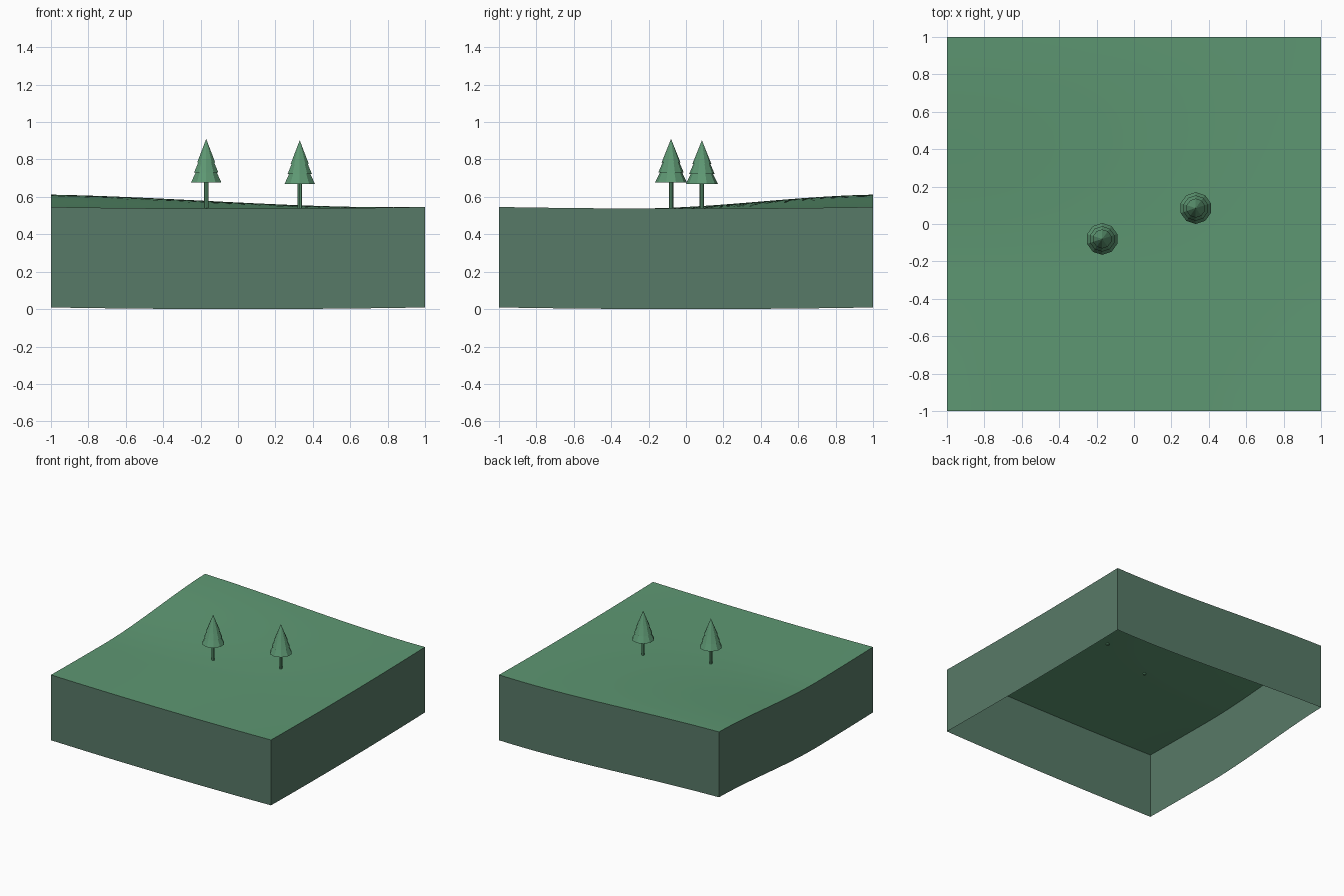
import bpy
import bmesh
import math

cube = bpy.data.objects.get("Cube")
if cube:
    bpy.data.objects.remove(cube, do_unlink=True)


def material(name, rgb):
    """Flat material from an sRGB colour, stored as linear values."""
    linear = [(c / 255) ** 2.2 for c in rgb] + [1.0]
    mat = bpy.data.materials.new(name)
    mat.use_nodes = True
    mat.diffuse_color = linear
    mat.node_tree.nodes["Principled BSDF"].inputs["Base Color"].default_value = linear
    return mat


GRASS = material("grass green", (94, 150, 114))
WALL = material("grey green", (88, 121, 103))


def add_object(name, bm, mats):
    mesh = bpy.data.meshes.new(name)
    bm.to_mesh(mesh)
    bm.free()
    obj = bpy.data.objects.new(name, mesh)
    bpy.context.collection.objects.link(obj)
    for mat in mats:
        mesh.materials.append(mat)
    return obj


def smoothstep(t):
    t = min(max(t, 0), 1)
    return t * t * (3 - 2 * t)


DEPTH = 0.537


def ground_height(x, y):
    """Gentle hill in the back corner, with slightly lifted corners."""
    hill = 0.066 * smoothstep((1 - x) / 2) * smoothstep((y + 0.3) / 1.3)
    return DEPTH + hill + 0.009 * x * x * y * y


# Terrain: rolling top with a skirt of constant depth, open underneath
bm = bmesh.new()
bmesh.ops.create_grid(bm, x_segments=24, y_segments=24, size=1)
for v in bm.verts:
    v.co.z = ground_height(v.co.x, v.co.y)
border = [e for e in bm.edges if e.is_boundary]
skirt = bmesh.ops.extrude_edge_only(bm, edges=border)["geom"]
for item in skirt:
    if isinstance(item, bmesh.types.BMVert):
        item.co.z -= DEPTH
    elif isinstance(item, bmesh.types.BMFace):
        item.material_index = 1
bmesh.ops.recalc_face_normals(bm, faces=bm.faces)
bm.normal_update()
if sum(f.normal.z for f in bm.faces) < 0:
    bmesh.ops.reverse_faces(bm, faces=bm.faces)
terrain = add_object("terrain_block", bm, [GRASS, WALL])
bpy.context.view_layer.objects.active = terrain
terrain.select_set(True)
bpy.ops.object.shade_smooth_by_angle(angle=math.radians(30))
terrain.select_set(False)


def cone(name, x, y, z, bottom, top, height, sides):
    bm = bmesh.new()
    bmesh.ops.create_cone(bm, cap_ends=True, segments=sides,
                          radius1=bottom, radius2=top, depth=height)
    obj = add_object(name, bm, [GRASS])
    obj.location = (x, y, z + height / 2)


# Trees: thin trunk and three stacked tiers (base height, radius, tip height)
TIERS = [(0.677, 0.085, 0.855), (0.73, 0.068, 0.89), (0.783, 0.051, 0.91)]
for side, x, y, drop in [("right", -0.17, -0.08, 0), ("left", 0.33, 0.085, 0.007)]:
    cone(f"{side}_tree_trunk", x, y, 0.53, 0.012, 0.012, 0.16, 8)
    for i, (base, radius, tip) in enumerate(TIERS, 1):
        cone(f"{side}_tree_tier_{i}", x, y, base - drop, radius, 0, tip - base, 10)
